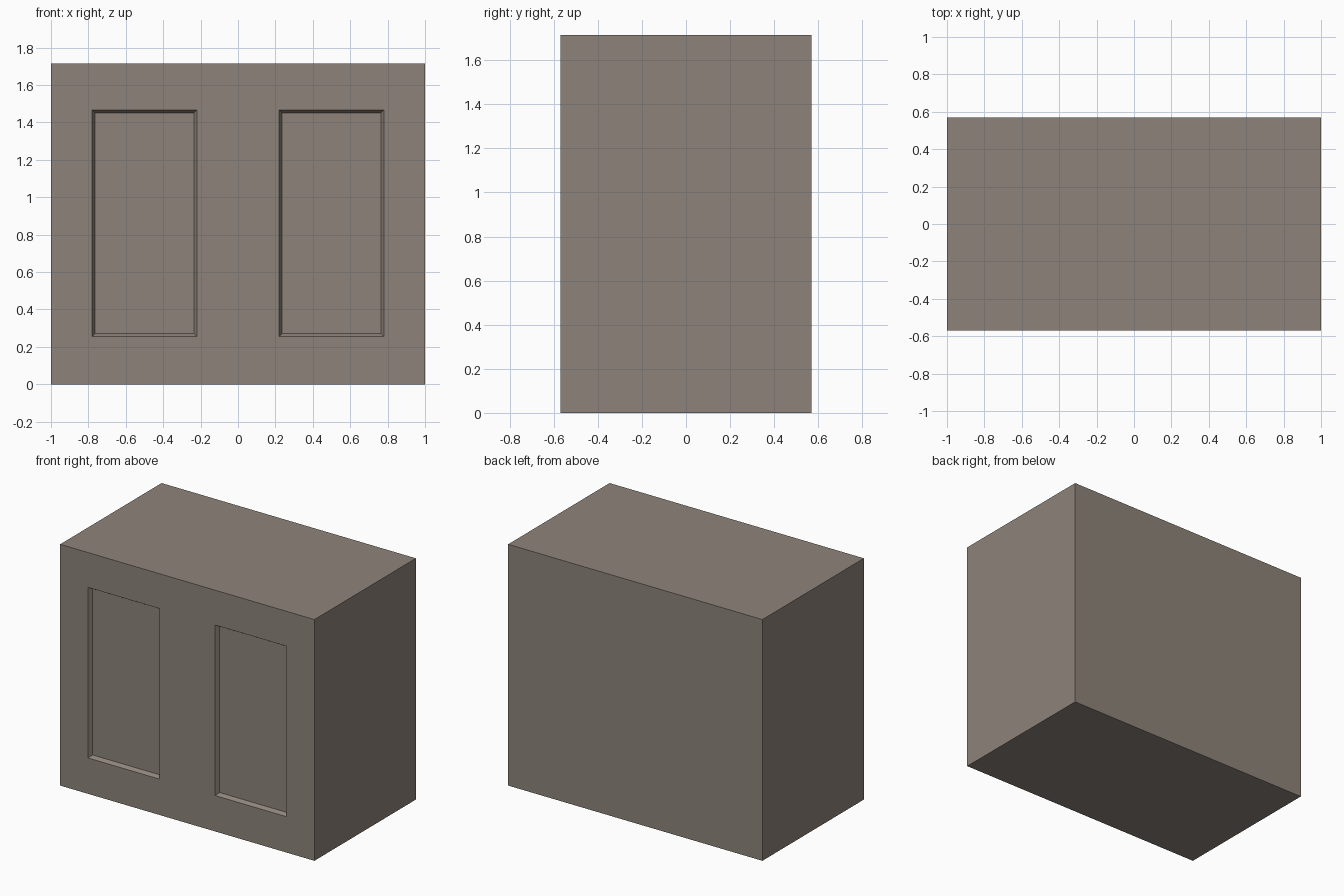
import bpy, bmesh

if "Cube" in bpy.data.objects:
    bpy.data.objects.remove(bpy.data.objects["Cube"])

# Overall size and the grid lines that outline the two front panels
HALF_DEPTH = 0.57
XS = [-1.0, -0.78, -0.22, 0.22, 0.78, 1.0]
ZS = [0.0, 0.255, 1.467, 1.715]
BEVEL, RECESS = 0.022, 0.027

bm = bmesh.new()

# Front face as a grid facing -y
rows = [[bm.verts.new((x, -HALF_DEPTH, z)) for x in XS] for z in ZS]
panels = []
for j in range(len(ZS) - 1):
    for i in range(len(XS) - 1):
        f = bm.faces.new((rows[j][i], rows[j][i + 1], rows[j + 1][i + 1], rows[j + 1][i]))
        if j == 1 and i in (1, 3):
            panels.append(f)

# Body: pull the outline back and close it
rim = [e for e in bm.edges if e.is_boundary]
new = bmesh.ops.extrude_edge_only(bm, edges=rim)["geom"]
for v in new:
    if isinstance(v, bmesh.types.BMVert):
        v.co.y = HALF_DEPTH
bmesh.ops.holes_fill(bm, edges=[e for e in bm.edges if e.is_boundary], sides=0)
bmesh.ops.recalc_face_normals(bm, faces=bm.faces[:])

# Recessed panels with sloping borders
bmesh.ops.inset_individual(bm, faces=panels, thickness=BEVEL, depth=-RECESS)

# Merge the coplanar grid cells on the sides and back
bmesh.ops.dissolve_limit(bm, angle_limit=0.01, verts=bm.verts[:],
                         edges=[e for e in bm.edges if max(v.co.y for v in e.verts) > 0])

mesh = bpy.data.meshes.new("panelled_block")
bm.to_mesh(mesh)
bm.free()
block = bpy.data.objects.new("panelled_block", mesh)
bpy.context.collection.objects.link(block)

# Warm taupe finish
mat = bpy.data.materials.new("taupe")
mat.diffuse_color = (0.27, 0.23, 0.195, 1.0)
mat.use_nodes = True
mat.node_tree.nodes["Principled BSDF"].inputs["Base Color"].default_value = mat.diffuse_color
mesh.materials.append(mat)
